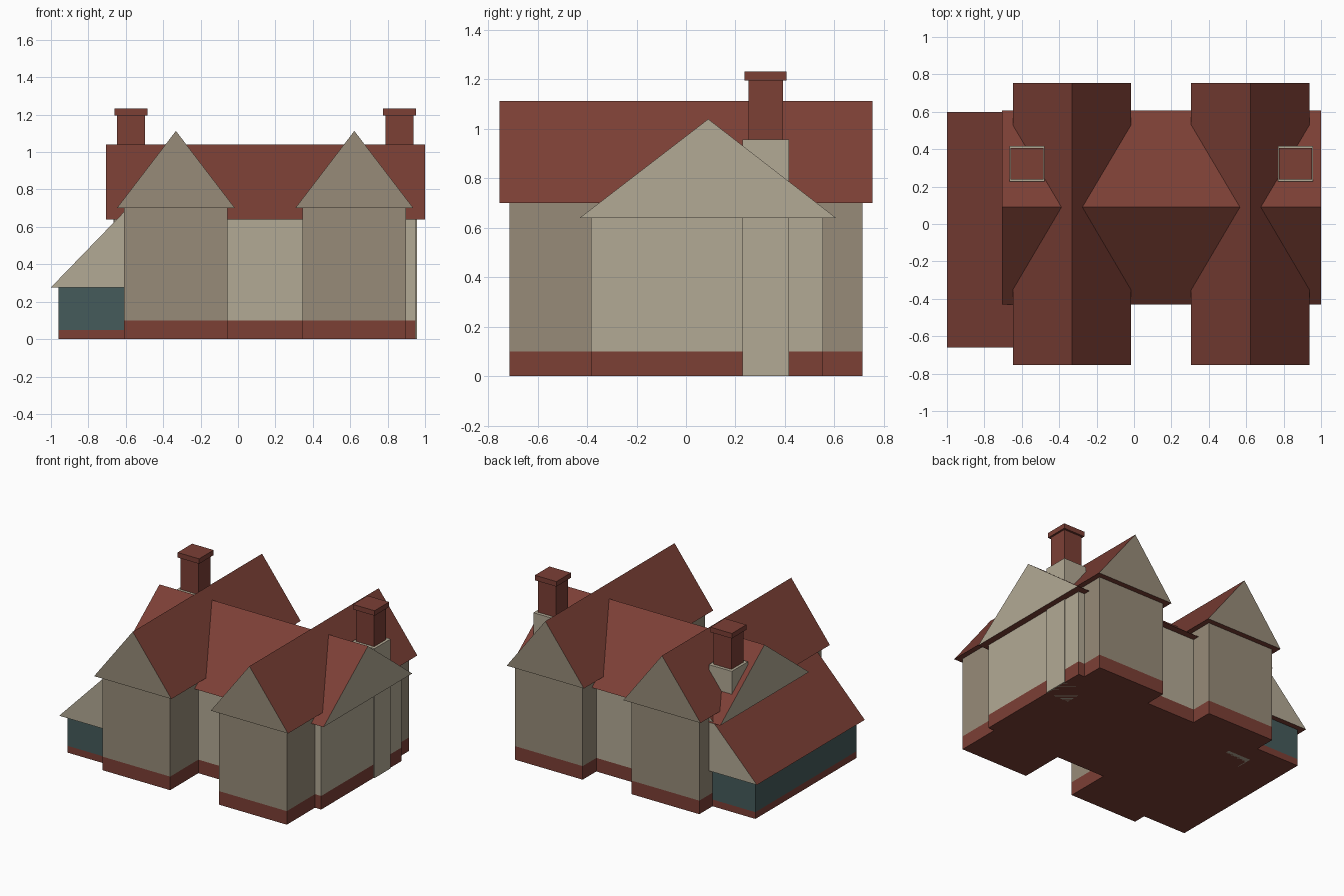
import bpy, bmesh
from mathutils import Vector

if "Cube" in bpy.data.objects:
    bpy.data.objects.remove(bpy.data.objects["Cube"])


def material(name, rgb):
    m = bpy.data.materials.new(name)
    m.diffuse_color = (*rgb, 1)
    m.use_nodes = True
    m.node_tree.nodes["Principled BSDF"].inputs["Base Color"].default_value = m.diffuse_color
    return m


RED = material("red_brick", (0.20, 0.05, 0.036))
CREAM = material("cream_render", (0.45, 0.40, 0.30))
STONE = material("stone_render", (0.31, 0.26, 0.19))
GLASS = material("glass", (0.06, 0.105, 0.105))


def finish(name, bm, mats):
    bmesh.ops.recalc_face_normals(bm, faces=bm.faces[:])
    me = bpy.data.meshes.new(name)
    bm.to_mesh(me)
    bm.free()
    for m in mats:
        me.materials.append(m)
    ob = bpy.data.objects.new(name, me)
    bpy.context.collection.objects.link(ob)
    return ob


def box(name, x, y, z, mat):
    """Box from (min, max) pairs."""
    bm = bmesh.new()
    bmesh.ops.create_cube(bm, size=1)
    for v in bm.verts:
        v.co = Vector([r[0] if c < 0 else r[1] for r, c in zip((x, y, z), v.co)])
    return finish(name, bm, [mat])


def roof(name, profile, span, axis, end_mat):
    """Solid roof: profile (across, z) extruded over span; rendered gable ends."""
    bm = bmesh.new()
    rings = []
    for s in span:
        rings.append([bm.verts.new((p, s, z) if axis == 'y' else (s, p, z))
                      for p, z in profile])
        bm.faces.new(rings[-1]).material_index = 1
    a, b = rings
    n = len(profile)
    for i in range(n):
        j = (i + 1) % n
        bm.faces.new((a[i], a[j], b[j], b[i]))
    return finish(name, bm, [RED, end_mat])


def walls(name, x, y, z_base, z_top, mat):
    """Red plinth with a wall block on top."""
    box(name + "_plinth", x, y, (0, z_base), RED)
    box(name + "_walls", x, y, (z_base, z_top), mat)


# Central range, ridge running left to right
walls("main", (-0.66, 0.95), (-0.385, 0.555), 0.10, 0.64, CREAM)
roof("main_roof", [(-0.43, 0.64), (0.607, 0.64), (0.09, 1.04)],
     (-0.705, 1.0), 'x', CREAM)

# Two cross wings, ridges running front to back
for side, cx in (("left", -0.332), ("right", 0.622)):
    walls(side + "_wing", (cx - 0.277, cx + 0.277), (-0.714, 0.714), 0.10, 0.70, STONE)
    roof(side + "_wing_roof",
         [(cx - 0.316, 0.70), (cx + 0.316, 0.70), (cx, 1.113)],
         (-0.755, 0.755), 'y', STONE)

# Chimneys: rendered breast, brick shaft and cap
cy = 0.322
for side, cx in (("left", -0.572), ("right", 0.863)):
    for part, hx, hy, z, mat in (("breast", 0.094, 0.094, (0, 0.957), CREAM),
                                 ("shaft", 0.074, 0.070, (0.957, 1.20), RED),
                                 ("cap", 0.088, 0.085, (1.195, 1.232), RED)):
        box(f"{side}_chimney_{part}", (cx - hx, cx + hx), (cy - hy, cy + hy), z, mat)

# Glazed lean-to on the left
walls("lean_to", (-0.96, -0.60), (-0.62, 0.56), 0.05, 0.277, GLASS)
roof("lean_to_roof", [(-1.0, 0.277), (-0.60, 0.277), (-0.60, 0.69)],
     (-0.66, 0.60), 'y', CREAM)
